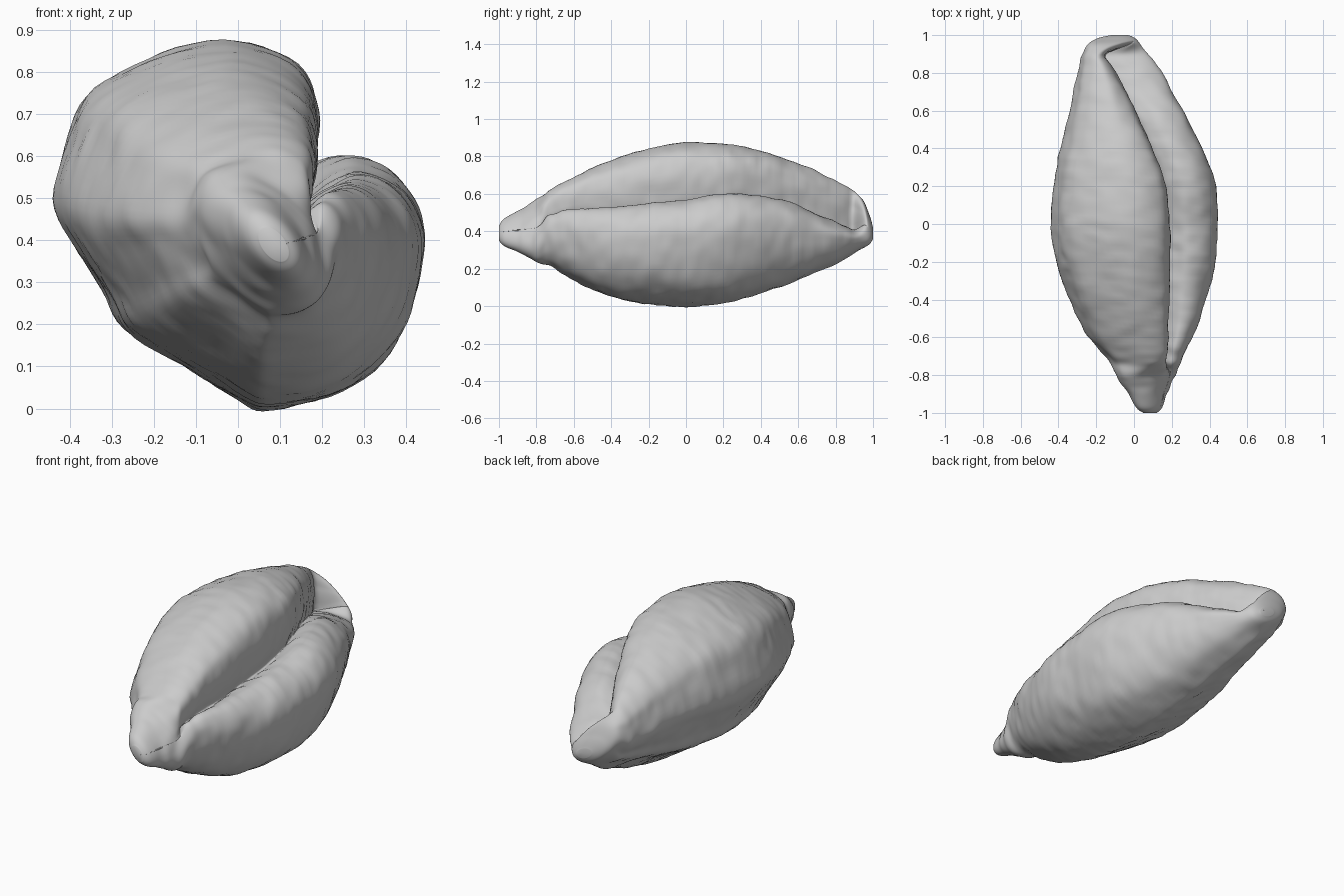
import bpy
import bmesh
import math
from mathutils import Vector, noise

if "Cube" in bpy.data.objects:
    bpy.data.objects.remove(bpy.data.objects["Cube"], do_unlink=True)

# Mid cross-section in hundredths, counter-clockwise from the crease bottom
SECTION = [(16, 53), (18, 61), (18.5, 73), (14, 82), (0, 87.5), (-18, 84.5),
           (-34, 76), (-40, 65), (-44, 50), (-39, 39), (-32, 28), (-27, 19),
           (-14, 11), (0, 2), (8, 0), (25, 4), (36, 14), (42, 27), (44, 40),
           (42, 50), (36, 57), (28, 59.5), (21, 56.5)]

# Stations in hundredths: y, left, right, bottom, top, crease x, lip height
STATIONS = [(-100, 5, 12, 35, 43, 8, 40), (-97, 1, 15, 32, 47, 10, 42),
            (-88, -4, 18, 28, 52, 13, 44), (-79, -10, 22, 23, 58, 17, 46),
            (-72, -14, 25, 21, 63, 17, 49), (-60, -24, 31, 14, 69, 18, 52),
            (-40, -34, 38, 5, 78, 18, 53), (-20, -41, 43, 1, 84, 18, 55),
            (0, -44, 44, 0, 87.5, 18, 57), (20, -43, 43, 2, 86.5, 16, 60),
            (40, -39, 36, 7, 83, 9, 59), (60, -34, 26, 14, 76, 0, 54),
            (80, -30, 15, 23, 67, -10, 45), (93, -26, 5, 30, 59, -18, 39),
            (98, -20, 1, 33, 49, -12, 39), (100, -12, -3, 36, 42, -7, 39)]


def catmull(points, steps, closed):
    """Smooth curve through tuples of any length."""
    count = len(points)
    pick = (lambda i: points[i % count]) if closed else (
        lambda i: points[min(max(i, 0), count - 1)])
    result = []
    for i in range(count if closed else count - 1):
        around = [pick(i + k) for k in (-1, 0, 1, 2)]
        for s in range(steps):
            t = s / steps
            result.append([
                b + t / 2 * (c - a + t * (2 * a - 5 * b + 4 * c - d
                                          + t * (3 * (b - c) + d - a)))
                for a, b, c, d in zip(*around)])
    if not closed:
        result.append(list(points[-1]))
    return result


def smooth(low, high, value):
    t = min(max((value - low) / (high - low), 0), 1)
    return t * t * (3 - 2 * t)


def remap(value, low, high, new_low, new_high):
    return new_low + (value - low) / (high - low) * (new_high - new_low)


def mix(a, b, t):
    return a + (b - a) * t


def grain_point(x, z, station):
    """Fit one section point to the outline and crease of a station."""
    y, left, right, bottom, top, crease, lip = station
    # Sideways fit: the upper half follows the wandering crease
    split = (remap(x, -44, 18, left, crease) if x < 18
             else remap(x, 18, 44, crease, right))
    px = mix(remap(x, -44, 44, left, right), split, smooth(25, 50, z))
    # Vertical fit: the right half follows the lip of the lower lobe
    step = (remap(z, 0, 59.5, bottom, lip) if z < 59.5
            else remap(z, 59.5, 87.5, lip, top))
    pz = mix(remap(z, 0, 87.5, bottom, top), step, smooth(-10, 20, x))
    # Both tips close into slanted ovals where the crease fades out
    angle = math.atan2(z - 43, x)
    oval_x = (left + right) / 2 + (right - left) / 2 * math.cos(angle)
    oval_z = (bottom + top) / 2 + (top - bottom) / 2 * math.sin(angle - 0.5)
    tip = smooth(-73, -82, y) + smooth(88, 98, y)
    return Vector((mix(px, oval_x, tip), y, mix(pz, oval_z, tip))) / 100


# Loft the grain from tip to tip
section = catmull(SECTION, 5, True)
rows = catmull(STATIONS, 9, False)
bm = bmesh.new()
rings = [[bm.verts.new(grain_point(x, z, row)) for x, z in section]
         for row in rows]
for ring, following in zip(rings, rings[1:]):
    for i in range(len(ring)):
        j = (i + 1) % len(ring)
        bm.faces.new((ring[i], ring[j], following[j], following[i]))

# Close both ends with a fan
for ring in (rings[0], rings[-1]):
    centre = bm.verts.new(sum((v.co for v in ring), Vector()) / len(ring))
    for i, vert in enumerate(ring):
        bm.faces.new((vert, ring[(i + 1) % len(ring)], centre))
bmesh.ops.recalc_face_normals(bm, faces=bm.faces)

# Shallow wrinkles on the husk
bm.normal_update()
shifts = []
for vert in bm.verts:
    p = vert.co
    broad = noise.noise(Vector((p.x * 6, p.y * 5, p.z * 6)))
    fine = noise.noise(Vector((p.x * 11, p.y * 20, p.z * 11)))
    fade = smooth(1, 0.85, abs(p.y))
    shifts.append(vert.normal * (broad * 0.007 + fine * 0.006) * fade)
for vert, shift in zip(bm.verts, shifts):
    vert.co += shift
for face in bm.faces:
    face.smooth = True

mesh = bpy.data.meshes.new("grain_kernel")
bm.to_mesh(mesh)
bm.free()
kernel = bpy.data.objects.new("grain_kernel", mesh)
bpy.context.collection.objects.link(kernel)

# Plain grey husk
husk = bpy.data.materials.new("light_grey")
husk.use_nodes = True
colour = (0.6, 0.6, 0.6, 1)
husk.diffuse_color = colour
husk.node_tree.nodes["Principled BSDF"].inputs["Base Color"].default_value = colour
mesh.materials.append(husk)
